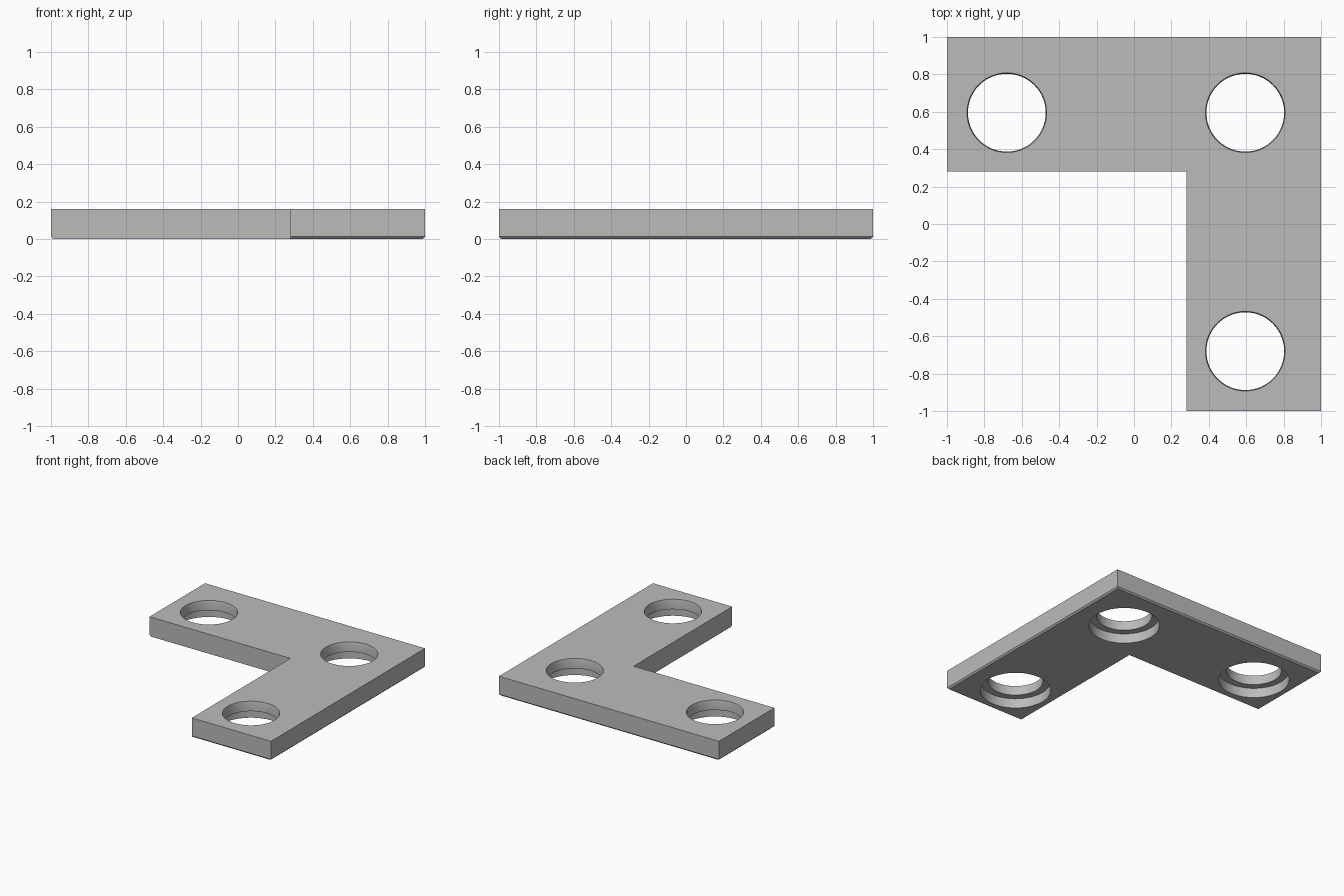
import bpy, bmesh, math

cube = bpy.data.objects.get("Cube")
if cube:
    bpy.data.objects.remove(cube, do_unlink=True)

THICK = 0.16
INNER = 0.28            # inner corner of the L
NEAR, FAR = 0.595, -0.68  # hole centre lines


def make_object(name, bm):
    bmesh.ops.recalc_face_normals(bm, faces=bm.faces)
    mesh = bpy.data.meshes.new(name)
    bm.to_mesh(mesh)
    bm.free()
    obj = bpy.data.objects.new(name, mesh)
    bpy.context.collection.objects.link(obj)
    return obj


# L-shaped plate
bm = bmesh.new()
outline = [(-1, 1), (-1, INNER), (INNER, INNER), (INNER, -1), (1, -1), (1, 1)]
base = bm.faces.new([bm.verts.new((x, y, 0)) for x, y in outline])
top = bmesh.ops.extrude_face_region(bm, geom=[base])["geom"]
bmesh.ops.translate(bm, vec=(0, 0, THICK),
                    verts=[v for v in top if isinstance(v, bmesh.types.BMVert)])

# Small chamfer on the outer bottom edges
outer = []
for e in bm.edges:
    mid = (e.verts[0].co + e.verts[1].co) / 2
    if mid.z < 0.01 and max(abs(mid.x), abs(mid.y)) > 0.99:
        outer.append(e)
bmesh.ops.bevel(bm, geom=outer, offset=0.012, segments=1, affect='EDGES')
plate = make_object("corner_plate", bm)

# Stepped bores: wide below, narrow above, with an eased top rim
profile = [(0.265, -0.05), (0.265, 0.08), (0.208, 0.08), (0.208, 0.135),
           (0.213, THICK), (0.213, 0.22)]
SIDES = 64


def add_bore(bm, cx, cy):
    rings = []
    for r, z in profile:
        angles = [2 * math.pi * i / SIDES for i in range(SIDES)]
        rings.append([bm.verts.new((cx + r * math.cos(a), cy + r * math.sin(a), z))
                      for a in angles])
    for low, high in zip(rings, rings[1:]):
        for i in range(SIDES):
            j = (i + 1) % SIDES
            bm.faces.new((low[i], low[j], high[j], high[i]))
    bm.faces.new(rings[0][::-1])
    bm.faces.new(rings[-1])


bm = bmesh.new()
for cx, cy in [(FAR, NEAR), (NEAR, NEAR), (NEAR, FAR)]:
    add_bore(bm, cx, cy)
cutter = make_object("bore_cutter", bm)
cutter.hide_render = True

# Cut the bores, then drop the cutter
cut = plate.modifiers.new("bores", 'BOOLEAN')
cut.operation = 'DIFFERENCE'
cut.solver = 'EXACT'
cut.object = cutter
bpy.ops.object.select_all(action='DESELECT')
plate.select_set(True)
bpy.context.view_layer.objects.active = plate
bpy.ops.object.modifier_apply(modifier=cut.name)
bpy.data.objects.remove(cutter, do_unlink=True)

# Plain grey finish
grey = bpy.data.materials.new("plain_grey")
grey.use_nodes = True
colour = (0.5, 0.5, 0.5, 1)
grey.diffuse_color = colour
grey.node_tree.nodes["Principled BSDF"].inputs["Base Color"].default_value = colour
plate.data.materials.clear()
plate.data.materials.append(grey)
bpy.ops.object.shade_smooth_by_angle(angle=math.radians(30))
